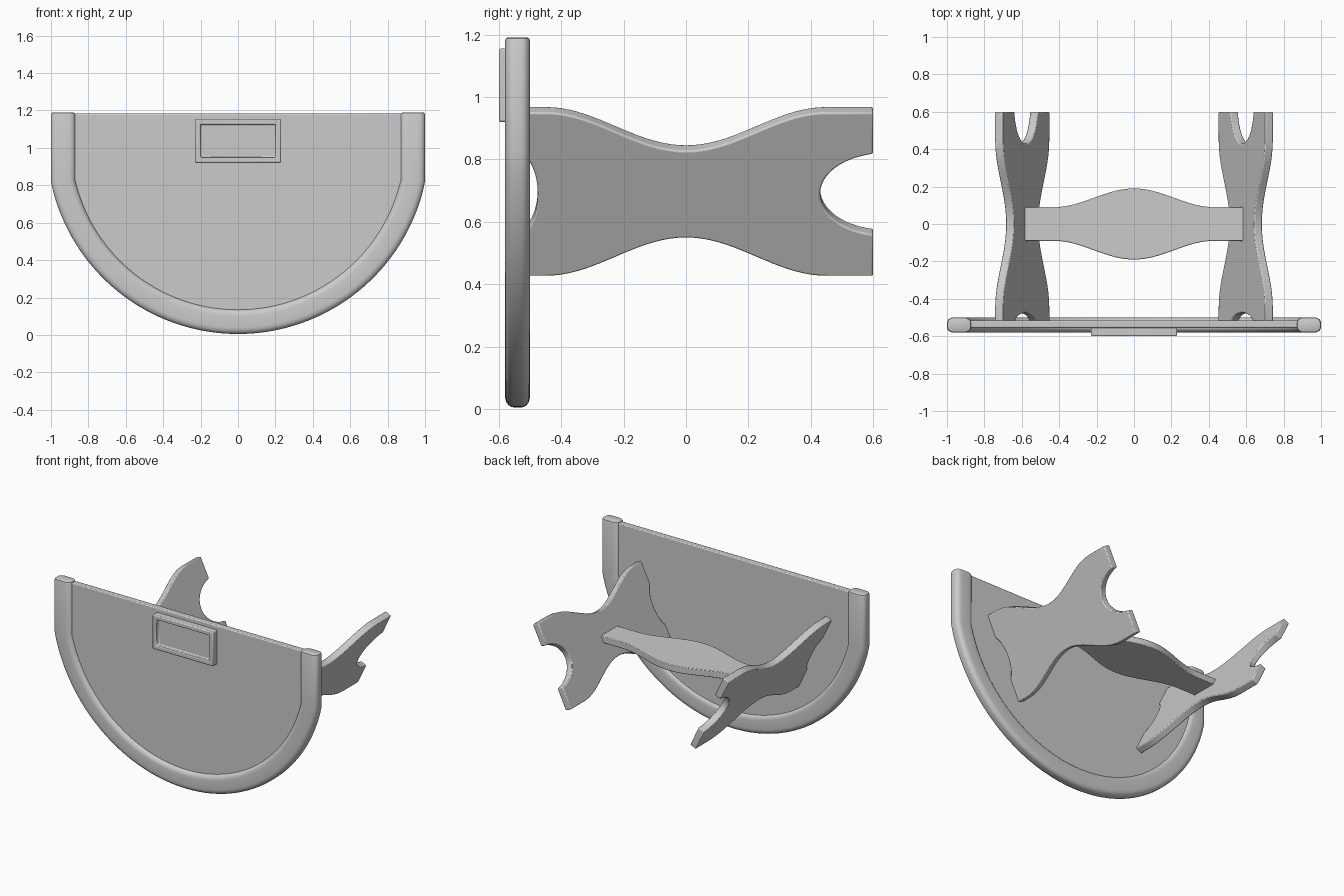
import bpy, bmesh
from math import sin, cos, pi, sqrt, radians, atan2
from mathutils import Vector, Matrix

if "Cube" in bpy.data.objects:
    bpy.data.objects.remove(bpy.data.objects["Cube"])


def finish(name, bm, bevel=0.0, matrix=None):
    bmesh.ops.recalc_face_normals(bm, faces=bm.faces)
    me = bpy.data.meshes.new(name)
    bm.to_mesh(me)
    bm.free()
    if matrix:
        me.transform(matrix)
    ob = bpy.data.objects.new(name, me)
    bpy.context.collection.objects.link(ob)
    if bevel:
        mod = ob.modifiers.new("soft_edges", 'BEVEL')
        mod.width, mod.segments = bevel, 2
        mod.limit_method, mod.angle_limit = 'ANGLE', radians(40)
    bpy.ops.object.select_all(action='DESELECT')
    ob.select_set(True)
    bpy.context.view_layer.objects.active = ob
    bpy.ops.object.shade_smooth_by_angle(angle=radians(35))
    return ob


def plate(name, outline, thickness, matrix, bevel):
    """Flat plate: 2D outline extruded evenly about local z = 0."""
    bm = bmesh.new()
    face = bm.faces.new([bm.verts.new((u, v, -thickness / 2)) for u, v in outline])
    ext = bmesh.ops.extrude_face_region(bm, geom=[face])
    bmesh.ops.translate(bm, vec=(0, 0, thickness),
                        verts=[g for g in ext['geom'] if isinstance(g, bmesh.types.BMVert)])
    return finish(name, bm, bevel, matrix)


def ease(t):
    return 0.5 - 0.5 * cos(pi * min(abs(t), 1))


# Centre line of the rim: straight sides joined by a circular arc
R, CZ, SIDE = 0.957, 1.027, 0.935
a0 = atan2(-sqrt(R * R - SIDE * SIDE), SIDE)
arc = [(R * cos(a), CZ + R * sin(a))
       for a in (a0 + (-pi - 2 * a0) * i / 64 for i in range(65))]

# Back panel: fills the rim
upright = Matrix.Translation((0, -0.535, 0)) @ Matrix.Rotation(pi / 2, 4, 'X')
plate("panel", [(SIDE, 1.183)] + arc + [(-SIDE, 1.183)], 0.04, upright, 0.006)

# Rim: rounded cross-section swept along the centre line, with softened ends
section = []
for k, (sx, sy) in enumerate([(1, 1), (-1, 1), (-1, -1), (1, -1)]):
    for j in range(6):
        a = k * pi / 2 + j * pi / 10
        section.append((sx * 0.03 + 0.035 * cos(a), sy * 0.012 + 0.028 * sin(a)))
ends = [(1.19, 0.84), (1.187, 0.94), (1.178, 1.0)]
path = [(SIDE, z, s) for z, s in ends] + [(x, z, 1) for x, z in arc]
path += [(-SIDE, z, s) for z, s in reversed(ends)]
bm = bmesh.new()
rings = []
for i, (x, z, s) in enumerate(path):
    p, q = path[max(i - 1, 0)], path[min(i + 1, len(path) - 1)]
    t = Vector((q[0] - p[0], q[1] - p[1])).normalized()
    rings.append([bm.verts.new((x - t.y * u * s, -0.54 + v * s, z + t.x * u * s))
                  for u, v in section])
n = len(section)
for r0, r1 in zip(rings, rings[1:]):
    for j in range(n):
        bm.faces.new((r0[j], r0[(j + 1) % n], r1[(j + 1) % n], r1[j]))
bm.faces.new(rings[0])
bm.faces.new(rings[-1])
finish("rim", bm)

# Label frame: box with a recessed front
bm = bmesh.new()
bmesh.ops.create_cube(bm, size=1, matrix=Matrix.Translation((0, -0.573, 1.0375))
                      @ Matrix.Diagonal((0.46, 0.054, 0.235, 1)))
bm.normal_update()
front = [f for f in bm.faces if f.normal.y < -0.9]
bmesh.ops.inset_region(bm, faces=front, thickness=0.042)
ext = bmesh.ops.extrude_face_region(bm, geom=front)
bmesh.ops.translate(bm, vec=(0, 0.025, 0),
                    verts=[g for g in ext['geom'] if isinstance(g, bmesh.types.BMVert)])
bmesh.ops.delete(bm, geom=front, context='FACES_ONLY')
finish("label_frame", bm, 0.006)


# Side supports: waisted plates with notched ends, tilted outwards at the top
def notch(y_end, apex, a, b):
    """Elliptical notch from +v to -v at the end y_end."""
    s = 1 if y_end > 0 else -1
    lim = pi / 2 if abs(y_end - apex) >= a else atan2(
        sqrt(1 - (1 - abs(y_end - apex) / a) ** 2), 1 - abs(y_end - apex) / a)
    return [(apex + s * a * (1 - cos(t)), b * sin(t))
            for t in (lim - 2 * lim * i / 24 for i in range(25))]


Y0, Y1 = -0.52, 0.6
ys = [Y0] + [-0.45 + 0.9 * i / 36 for i in range(37)] + [Y1]
edge = [(y, 0.155 + 0.136 * ease(y / 0.45)) for y in ys]
outline = edge + notch(Y1, 0.43, 0.21, 0.145)
outline += [(y, -w) for y, w in reversed(edge)]
outline += list(reversed(notch(Y0, -0.475, 0.075, 0.15)))
tilt = radians(25.6)
for side, name in ((1, "right_support"), (-1, "left_support")):
    m = Matrix(((0, side * sin(tilt), side * cos(tilt), side * 0.5975),
                (1, 0, 0, 0),
                (0, cos(tilt), -sin(tilt), 0.6975),
                (0, 0, 0, 1)))
    ob = plate(name, outline, 0.047, m, 0.006)
    if m.determinant() < 0:
        ob.data.flip_normals()

# Crossbar: flat bar that swells in the middle
xs = [-0.59] + [-0.43 + 0.86 * i / 36 for i in range(37)] + [0.59]
edge = [(x, 0.19 - 0.1 * ease(x / 0.43)) for x in xs]
plate("crossbar", edge + [(x, -w) for x, w in reversed(edge)], 0.045,
      Matrix.Translation((0, 0, 0.6975)), 0.004)
